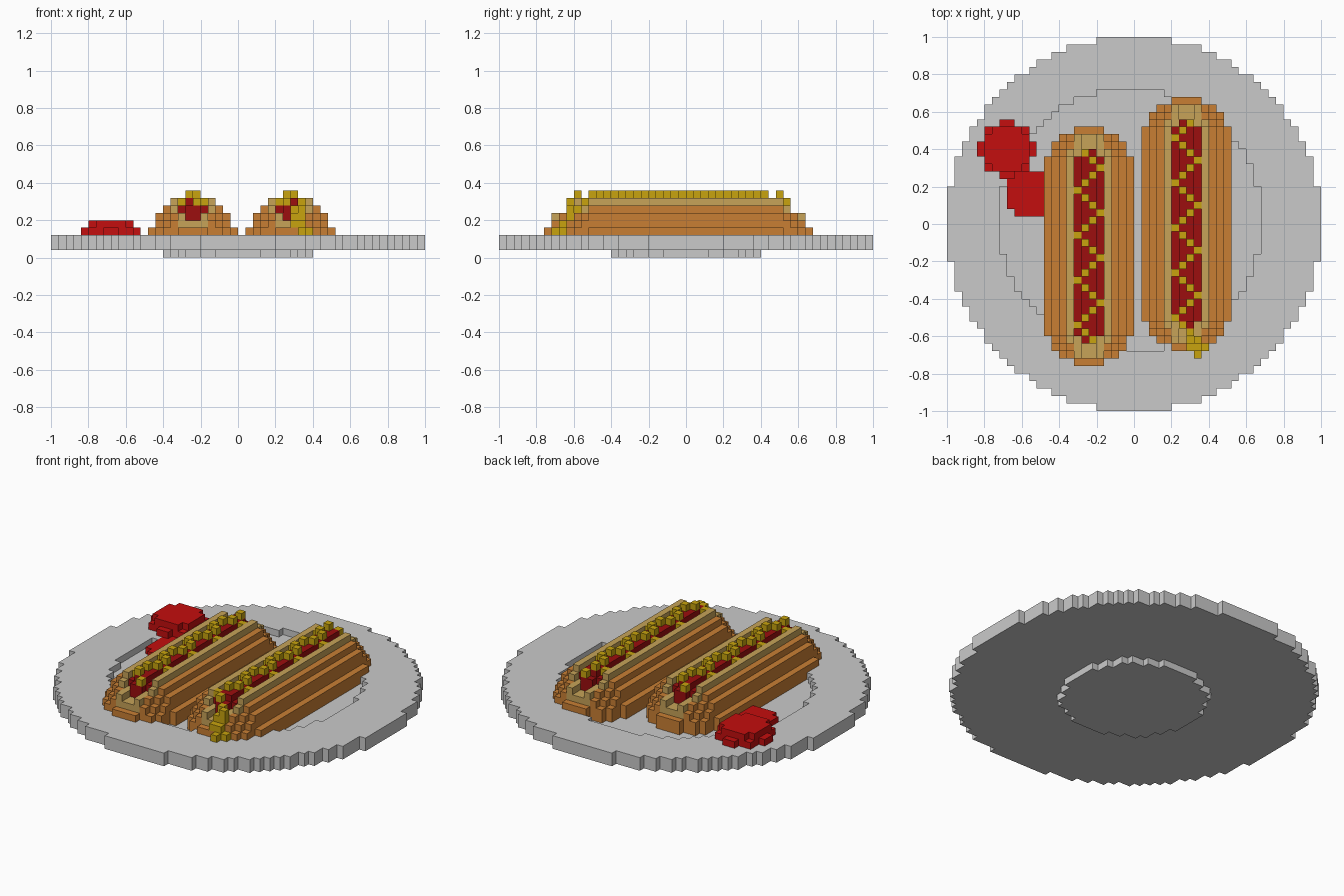
import bpy, bmesh

if "Cube" in bpy.data.objects:
    bpy.data.objects.remove(bpy.data.objects["Cube"])

S = 0.04  # cube size; the whole model is stacked from cubes on this grid
cells = {}  # (i, j, k) -> part name


def srgb(r, g, b):
    lin = [(c / 255 / 12.92) if c < 11 else ((c / 255 + 0.055) / 1.055) ** 2.4 for c in (r, g, b)]
    return (*lin, 1.0)


COLOURS = {
    "plate_grey": srgb(202, 202, 202),
    "crust_brown": srgb(201, 127, 52),
    "crumb_tan": srgb(199, 163, 88),
    "sausage_red": srgb(156, 14, 14),
    "mustard_yellow": srgb(200, 164, 14),
    "ketchup_red": srgb(196, 14, 14),
}
mats = {}
for mname, col in COLOURS.items():
    mats[mname] = bpy.data.materials.new(mname)
    mats[mname].diffuse_color = col

part_mat = {"plate": "plate_grey", "ketchup": "ketchup_red"}

# Plate: foot, floor and rim with a round recess slightly off centre
for i in range(-25, 25):
    for j in range(-25, 25):
        d = (i + .5) ** 2 + (j + .5) ** 2
        if d <= 100:
            cells[i, j, 0] = "plate"
        if d <= 625:
            cells[i, j, 1] = "plate"
            if (i + 1) ** 2 + j ** 2 > 17.5 ** 2:
                cells[i, j, 2] = "plate"

# Ketchup: dome on the rim and a smear running into the recess
for i in range(-21, -13):
    for j in range(6, 14):
        for k in (3, 4):
            if (i + 17.5) ** 2 + (j - 9.5) ** 2 + (k - 1.5) ** 2 < 16:
                cells[i, j, k] = "ketchup"
for i in range(-17, -11):
    for j in range(1, 7):
        if not (i == -17 and j == 1):
            cells.setdefault((i, j, 2), "ketchup")


def hot_dog(side, c, j0, j1, phase, drip=()):
    crust, crumb, sausage, mustard = (side + n for n in ("_bun_crust", "_bun_crumb", "_sausage", "_mustard"))
    part_mat.update({crust: "crust_brown", crumb: "crumb_tan",
                     sausage: "sausage_red", mustard: "mustard_yellow"})

    def past_end(j, inset):
        return max(j0 + inset - (j + .5), (j + .5) - (j1 + 1 - inset), 0)

    for j in range(j0, j1 + 1):
        dy, ds = past_end(j, 6), past_end(j, 5)
        for i in range(c - 6, c + 6):
            dx = abs(i + .5 - c)
            for k in range(2, 8):
                dz = k - 1.5
                # Bun: half capsule with a slot along the top
                solid = dx * dx + dy * dy + dz * dz < 36 or (k == 7 and dx < 3 and dy < 2)
                slot = (k >= 6 and dx < 2) or (k == 5 and dx < 1)
                if solid and not slot:
                    inner = dx < (3 if dz > 4 else 2) and dz > 2
                    cells[i, j, k] = crumb if inner else crust
                # Sausage: small capsule lying in the slot
                if j0 + 3 <= j <= j1 - 3 and dx * dx + (k - 5.5) ** 2 + ds * ds <= 4:
                    cells[i, j, k] = sausage
    # Mustard: zigzag resting on the sausage
    for j in range(j0 + 3, j1 - 2):
        i = c - 2 + abs((j - phase + 3) % 6 - 3)
        top = max(k for k in range(2, 8) if (i, j, k) in cells)
        cells[i, j, top + 1] = mustard
    for cell in drip:
        cells[cell] = mustard


hot_dog("left", -6, -19, 12, 4)
# The right one drips mustard over its front end
hot_dog("right", 7, -17, 16, 5, [(7, -15, 6), (7, -16, 5), (8, -16, 6), (8, -16, 5), (7, -17, 4),
                                 (8, -17, 4), (9, -17, 3), (8, -18, 3)])

# Outer cube faces only, one object per part
FACES = []
for axis in range(3):
    for sign in (0, 1):
        quad = []
        for a, b in ((0, 0), (1, 0), (1, 1), (0, 1)):
            p = [0, 0, 0]
            p[axis], p[(axis + 1) % 3], p[(axis + 2) % 3] = sign, a, b
            quad.append(tuple(p))
        n = [0, 0, 0]
        n[axis] = 2 * sign - 1
        FACES.append((n, quad if sign else quad[::-1]))

for part, mname in part_mat.items():
    bm, verts = bmesh.new(), {}
    for (i, j, k), owner in cells.items():
        if owner != part:
            continue
        for n, quad in FACES:
            if (i + n[0], j + n[1], k + n[2]) in cells:
                continue
            loop = []
            for q in quad:
                key = (i + q[0], j + q[1], k + q[2])
                if key not in verts:
                    verts[key] = bm.verts.new([v * S for v in key])
                loop.append(verts[key])
            bm.faces.new(loop)
    me = bpy.data.meshes.new(part)
    bm.to_mesh(me)
    bm.free()
    me.materials.append(mats[mname])
    bpy.context.collection.objects.link(bpy.data.objects.new(part, me))

for m in bpy.data.materials:
    if m.users and not m.is_grease_pencil:
        m.use_nodes = True
        m.node_tree.nodes["Principled BSDF"].inputs["Base Color"].default_value = m.diffuse_color
